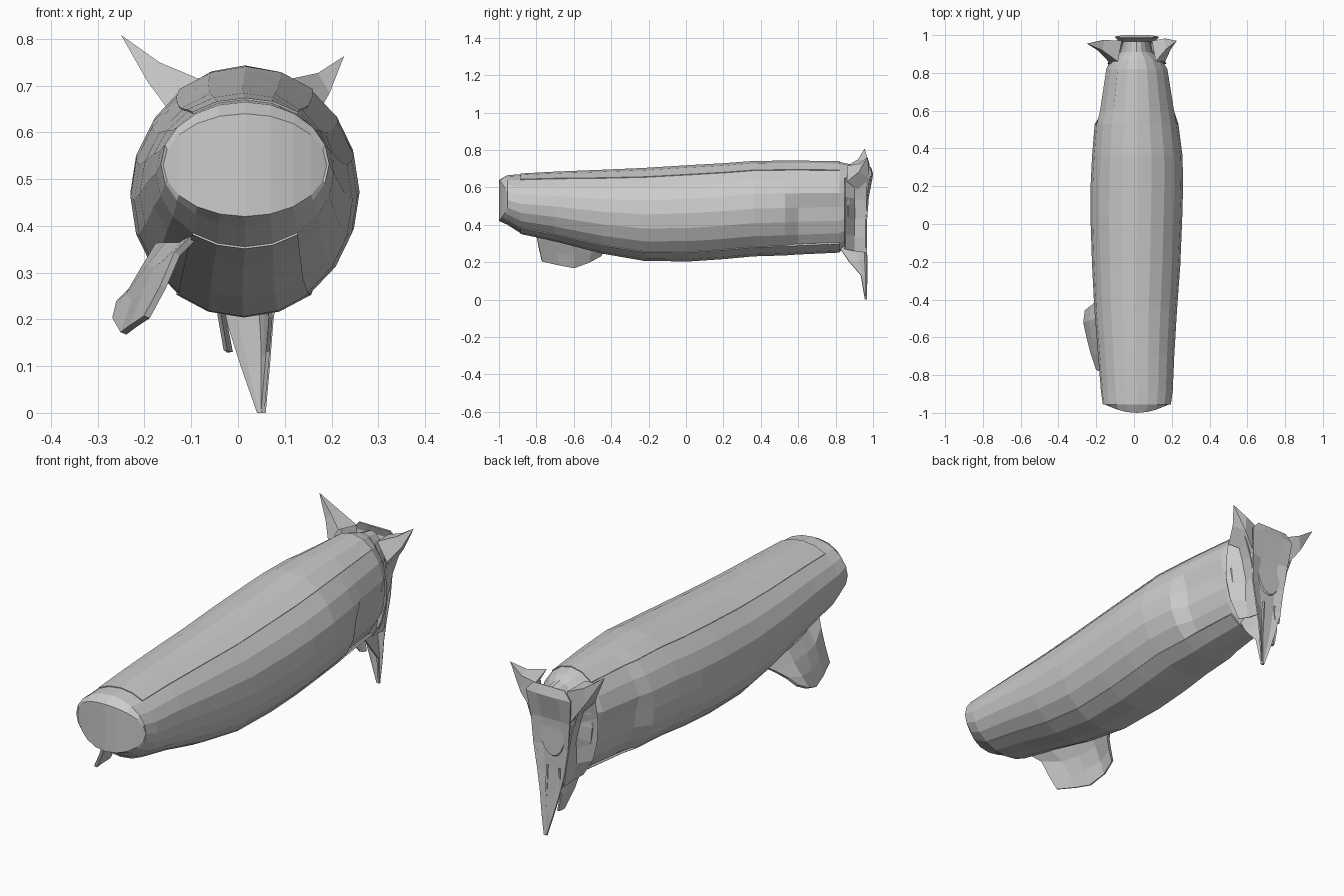
import bpy, bmesh
from math import sin, cos, pi, radians

N = 20


def make(name, verts, faces, thick=0):
    me = bpy.data.meshes.new(name)
    me.from_pydata(verts, [], faces)
    bm = bmesh.new()
    bm.from_mesh(me)
    bmesh.ops.recalc_face_normals(bm, faces=bm.faces)
    bm.to_mesh(me)
    bm.free()
    ob = bpy.data.objects.new(name, me)
    bpy.context.collection.objects.link(ob)
    if thick:
        mod = ob.modifiers.new("thickness", 'SOLIDIFY')
        mod.thickness = thick
        mod.offset = 0
    return ob


def sheet(name, rows, thick=0.006):
    """Thin surface through rows of equal point count."""
    w = len(rows[0])
    verts = [p for r in rows for p in r]
    faces = [(i * w + j, i * w + j + 1, (i + 1) * w + j + 1, (i + 1) * w + j)
             for i in range(len(rows) - 1) for j in range(w - 1)]
    return make(name, verts, faces, thick)


def ring_point(s, a, grow=0.0):
    y, xl, xr, zb, zt = s
    return ((xl + xr) / 2 + ((xr - xl) / 2 + grow) * cos(a), y,
            (zb + zt) / 2 + ((zt - zb) / 2 + grow) * sin(a))


# hull stations: y, left, right, bottom, top
hull = [(-0.96, -0.16, 0.19, 0.42, 0.64),
        (-0.955, -0.165, 0.195, 0.40, 0.665),
        (-0.885, -0.175, 0.205, 0.355, 0.67),
        (-0.70, -0.19, 0.213, 0.315, 0.68),
        (-0.45, -0.21, 0.228, 0.25, 0.69),
        (-0.22, -0.222, 0.245, 0.21, 0.70),
        (0.02, -0.23, 0.255, 0.208, 0.715),
        (0.20, -0.23, 0.26, 0.22, 0.725),
        (0.36, -0.222, 0.257, 0.235, 0.737),
        (0.53, -0.208, 0.235, 0.24, 0.739),
        (0.60, -0.19, 0.222, 0.245, 0.739),
        (0.82, -0.155, 0.185, 0.255, 0.736),
        (0.87, -0.125, 0.155, 0.29, 0.725),
        (0.91, -0.075, 0.10, 0.34, 0.71),
        (0.965, -0.06, 0.085, 0.38, 0.70)]

verts, faces = [], []
for k, s in enumerate(hull):
    for i in range(N):
        a = 2 * pi * i / N
        x, y, z = ring_point(s, a)
        if k == 0:
            y = -1 + 0.05 * cos(a) ** 2      # bowed nose
        # recessed flanks near the tail
        if 0.58 < s[0] < 0.84 and -0.9 < sin(a) < 0.1:
            x = 0.015 + (x - 0.015) * 0.86
        verts.append((x, y, z))
for k in range(len(hull) - 1):
    for i in range(N):
        j = (i + 1) % N
        faces.append((k * N + i, k * N + j, (k + 1) * N + j, (k + 1) * N + i))
# nose window in upright strips, closed tail end
for i in range(N // 2):
    f = [i, i + 1, (N - i - 1) % N, (N - i) % N]
    faces.append(tuple(dict.fromkeys(f)))
faces.append(tuple((len(hull) - 1) * N + i for i in range(N)))
make("hull", verts, faces)


# raised back and belly panels with visible seams
def panel(name, a0, a1, stations):
    steps = 4
    rows = [[ring_point(s, radians(a0 + (a1 - a0) * j / steps), -0.001)
             for j in range(steps + 1)] for s in stations]
    sheet(name, rows, 0.010)


panel("back_panel", 54, 126, hull[2:12])
panel("belly_panel", -126, -54, hull[2:12])

# keel fin, left underside near the nose
sheet("keel_fin", [
    [(-0.09, -0.84, 0.38), (-0.13, -0.80, 0.34), (-0.16, -0.785, 0.27), (-0.195, -0.77, 0.205)],
    [(-0.12, -0.72, 0.36), (-0.17, -0.70, 0.31), (-0.20, -0.69, 0.25), (-0.225, -0.68, 0.185)],
    [(-0.15, -0.62, 0.36), (-0.19, -0.61, 0.31), (-0.22, -0.60, 0.24), (-0.245, -0.60, 0.17)],
    [(-0.17, -0.50, 0.36), (-0.20, -0.50, 0.31), (-0.235, -0.51, 0.25), (-0.263, -0.52, 0.20)],
    [(-0.16, -0.36, 0.33), (-0.185, -0.40, 0.30), (-0.22, -0.43, 0.27), (-0.255, -0.455, 0.235)],
], 0.014)

# upper tail fins: ridge, then tip, folding back to the end plate
for name, sx, tip in (("upper_tail_fin_left", -1, (-0.25, 0.955, 0.808)),
                      ("upper_tail_fin_right", 1, (0.227, 0.97, 0.763))):
    cx = 0.015

    def p(d, y, z):
        return (cx + sx * d, y, z)
    base = [p(0.08, 0.97, 0.70), p(0.10, 0.86, 0.715), p(0.15, 0.86, 0.63), p(0.09, 0.97, 0.55)]
    mid = [tuple(b[i] * 0.5 + tip[i] * 0.5 + (0, 0.012, -0.012)[i] for i in range(3)) for b in base]
    v = base + mid + [tip]
    f = [(i, (i + 1) % 4, 4 + (i + 1) % 4, 4 + i) for i in range(4)]
    f += [(4 + i, 4 + (i + 1) % 4, 8) for i in range(4)]
    make(name, v, f)

# side webs joining hull to end plate
for name, sx in (("side_web_left", -1), ("side_web_right", 1)):
    sheet(name, [
        [(0.015 + sx * d0, 0.85, z), (0.015 + sx * d1, 0.90, z - 0.01), (0.015 + sx * d2, 0.965, z - 0.02)]
        for d0, d1, d2, z in ((0.14, 0.13, 0.14, 0.65), (0.155, 0.10, 0.105, 0.55),
                              (0.155, 0.08, 0.085, 0.45), (0.13, 0.08, 0.07, 0.35), (0.08, 0.065, 0.06, 0.27))])

# tapering end plate, dished along the middle
sheet("tail_plate", [
    [(c - w, y, z), (c - w * 0.5, y - d, z), (c + w * 0.5, y - d, z), (c + w, y, z)]
    for c, w, y, d, z in ((0.015, 0.08, 0.985, 0, 0.71), (0.015, 0.115, 0.99, -0.008, 0.67),
                          (0.015, 0.10, 0.975, 0.01, 0.55), (0.02, 0.09, 0.965, 0.01, 0.42),
                          (0.02, 0.07, 0.965, 0.01, 0.30), (0.025, 0.05, 0.967, 0.01, 0.20),
                          (0.037, 0.03, 0.967, 0.006, 0.10), (0.05, 0.008, 0.963, 0.003, 0.0))])

# lower tail fin: wedge running down to the tip, with a small side fold
sheet("lower_tail_fin", [
    [(0.04, 0.965, 0.33), (0.05, 0.90, 0.31), (0.06, 0.82, 0.28)],
    [(0.045, 0.965, 0.22), (0.06, 0.92, 0.21), (0.07, 0.87, 0.205)],
    [(0.05, 0.965, 0.12), (0.058, 0.95, 0.12), (0.064, 0.935, 0.13)],
    [(0.05, 0.967, 0.0), (0.051, 0.962, 0.0), (0.053, 0.957, 0.003)]], 0.008)
sheet("lower_tail_fold", [
    [(-0.02, 0.965, 0.33), (-0.03, 0.90, 0.31), (-0.04, 0.83, 0.28)],
    [(-0.03, 0.965, 0.21), (-0.035, 0.93, 0.21), (-0.04, 0.88, 0.21)],
    [(-0.015, 0.965, 0.13), (-0.02, 0.95, 0.13), (-0.027, 0.935, 0.135)]], 0.008)
